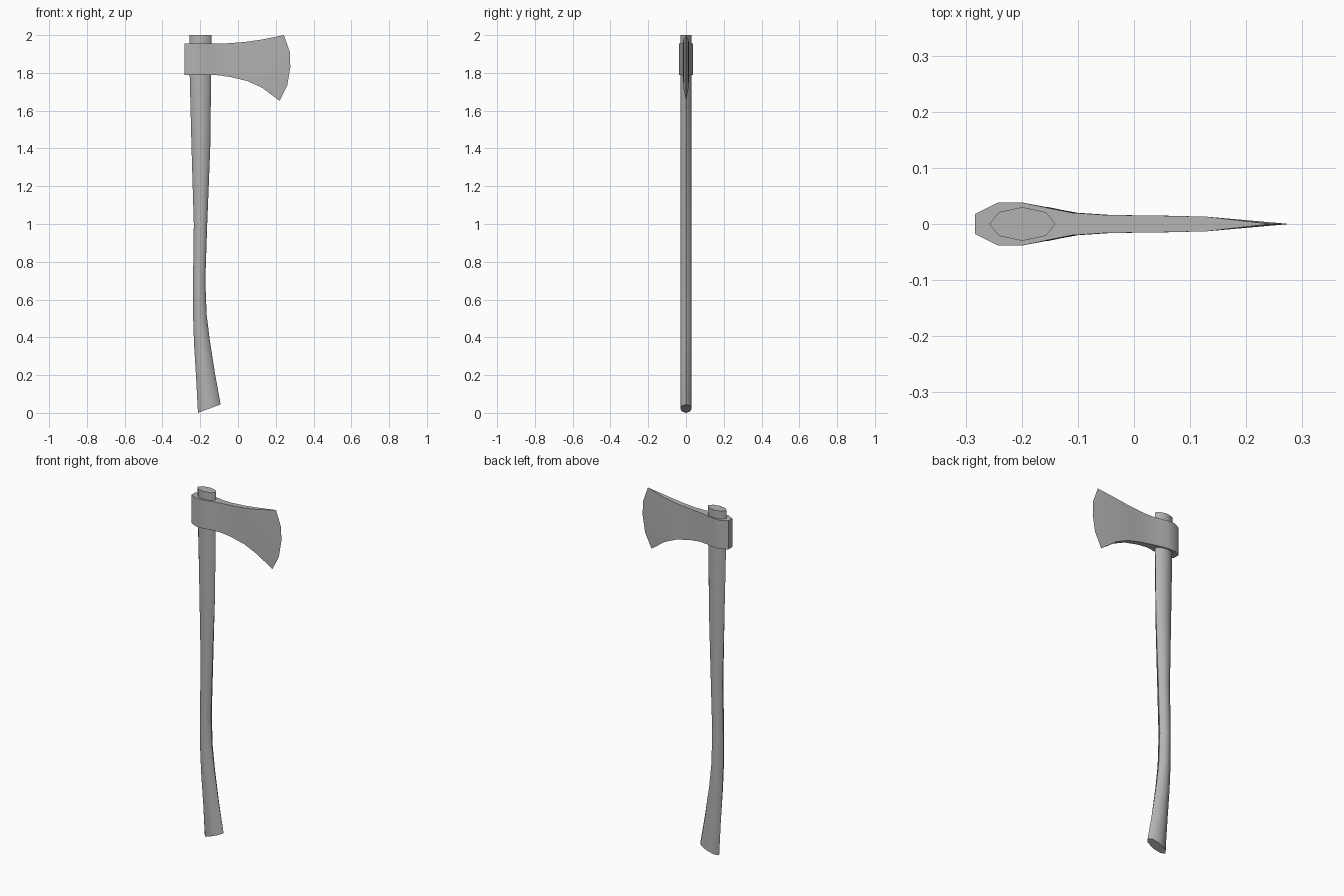
import bpy, bmesh, math

old = bpy.data.objects.get("Cube")
if old:
    bpy.data.objects.remove(old, do_unlink=True)

GREY = (0.45, 0.45, 0.45, 1.0)
grey = bpy.data.materials.new("plain_grey")
grey.use_nodes = True
grey.diffuse_color = GREY
grey.node_tree.nodes["Principled BSDF"].inputs["Base Color"].default_value = GREY


def finish(name, bm, angle):
    bmesh.ops.remove_doubles(bm, verts=bm.verts, dist=1e-5)
    bmesh.ops.recalc_face_normals(bm, faces=bm.faces)
    mesh = bpy.data.meshes.new(name)
    bm.to_mesh(mesh)
    bm.free()
    obj = bpy.data.objects.new(name, mesh)
    bpy.context.collection.objects.link(obj)
    mesh.materials.append(grey)
    bpy.ops.object.select_all(action='DESELECT')
    obj.select_set(True)
    bpy.context.view_layer.objects.active = obj
    bpy.ops.object.shade_smooth_by_angle(angle=math.radians(angle))
    return obj


def bridge(bm, a, b):
    for i in range(len(a)):
        j = (i + 1) % len(a)
        bm.faces.new((a[i], a[j], b[j], b[i]))


# Handle: oval eight-sided rings between a back and a front outline
# each station: back x, back z, front x, front z
stations = [
    (-0.212, 0.0, -0.092, 0.045), (-0.222, 0.19, -0.122, 0.21),
    (-0.233, 0.37, -0.150, 0.39), (-0.238, 0.52, -0.166, 0.52),
    (-0.238, 0.7, -0.173, 0.7), (-0.234, 1.0, -0.163, 1.0),
    (-0.246, 1.4, -0.147, 1.4), (-0.256, 1.8, -0.142, 1.8),
    (-0.258, 2.0, -0.140, 2.0)]
bm = bmesh.new()
rings = []
for bx, bz, fx, fz in stations:
    ring = []
    for k in range(8):
        a = math.tau * k / 8
        t = 0.5 + 0.5 * math.cos(a)
        ring.append(bm.verts.new((bx + (fx - bx) * t, 0.03 * math.sin(a),
                                  bz + (fz - bz) * t)))
    rings.append(ring)
for a, b in zip(rings, rings[1:]):
    bridge(bm, a, b)
bm.faces.new(rings[0])
bm.faces.new(rings[-1])
finish("handle", bm, 50)

# Axe head: columns from poll to bit
# each column: top x, top z, bottom x, bottom z, half thickness
columns = [
    (-0.283, 1.955, -0.283, 1.79, 0.018), (-0.243, 1.955, -0.243, 1.79, 0.038),
    (-0.198, 1.955, -0.198, 1.79, 0.038), (-0.155, 1.955, -0.15, 1.79, 0.029),
    (-0.11, 1.955, -0.10, 1.787, 0.020), (-0.05, 1.957, -0.04, 1.778, 0.016),
    (0.04, 1.964, 0.05, 1.757, 0.015), (0.13, 1.977, 0.13, 1.720, 0.013)]
edge = [(0.243, 2.0), (0.275, 1.91), (0.277, 1.83), (0.261, 1.735), (0.22, 1.652)]
ROWS = len(edge)
bm = bmesh.new()
sides = []
for sign in (-1, 1):
    grid = []
    for tx, tz, lx, lz, half in columns:
        grid.append([bm.verts.new((tx + (lx - tx) * r / (ROWS - 1), sign * half,
                                   tz + (lz - tz) * r / (ROWS - 1)))
                     for r in range(ROWS)])
    grid.append([bm.verts.new((x, 0, z)) for x, z in edge])
    for a, b in zip(grid, grid[1:]):
        for r in range(ROWS - 1):
            bm.faces.new((a[r], a[r + 1], b[r + 1], b[r]))
    sides.append(grid)
near, far = sides

# Poll face, then the top and bottom of the head
for r in range(ROWS - 1):
    bm.faces.new((near[0][r], near[0][r + 1], far[0][r + 1], far[0][r]))
for r in (0, ROWS - 1):
    for c in range(len(columns) - 1):
        bm.faces.new((near[c][r], near[c + 1][r], far[c + 1][r], far[c][r]))
    bm.faces.new((near[-2][r], near[-1][r], far[-2][r]))
finish("axe_head", bm, 30)
